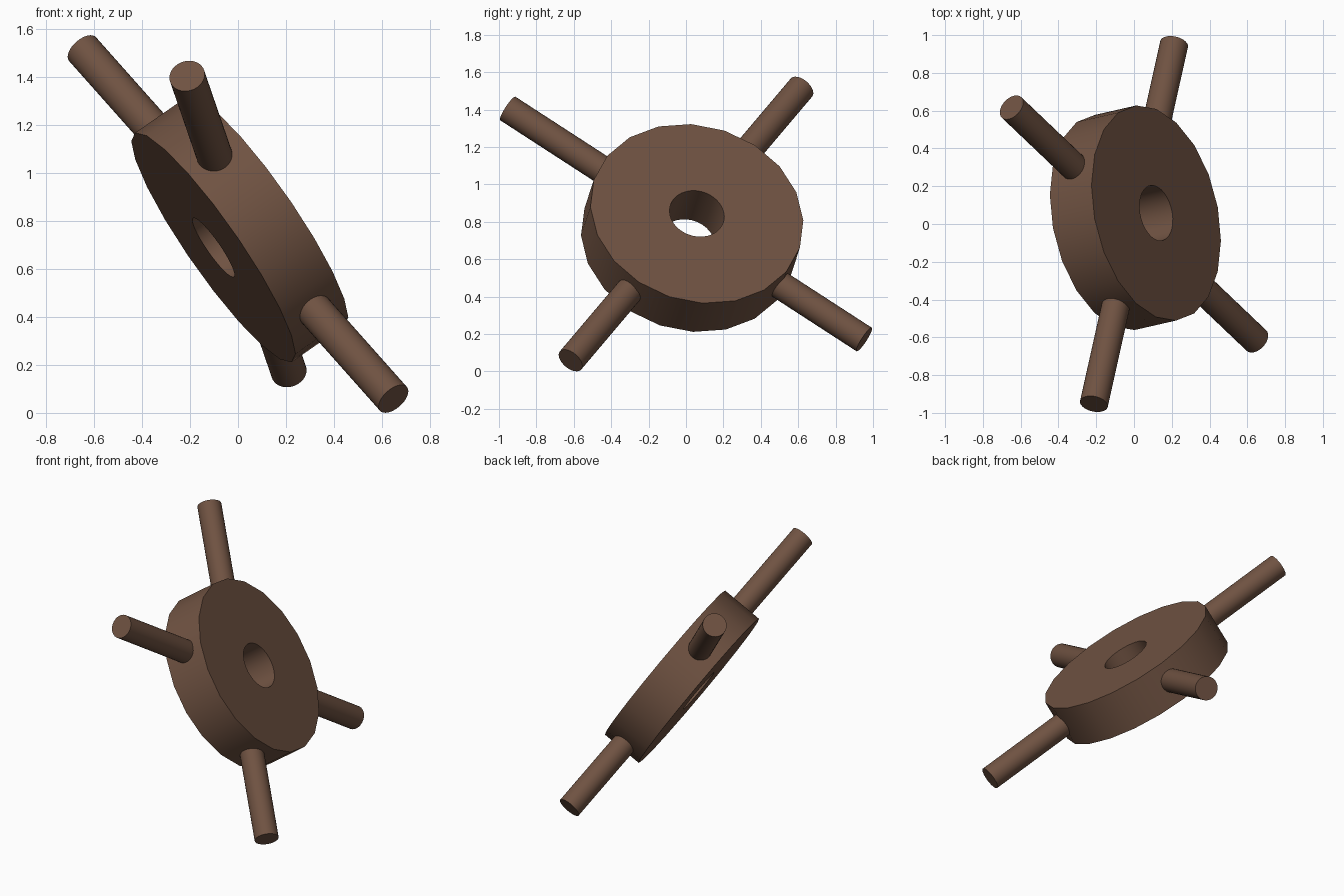
import bpy
from mathutils import Vector, Matrix

if "Cube" in bpy.data.objects:
    bpy.data.objects.remove(bpy.data.objects["Cube"])

# Tilted frame: two perpendicular spoke directions and the wheel axis
A = Vector((-0.561, 0.534, 0.631)).normalized()
B = Vector((-0.182, -0.828, 0.533))
B = (B - A * B.dot(A)).normalized()
N = A.cross(B)
CENTER = Vector((0, 0, 0.788))
HUB = CENTER - 0.04 * B          # hub sits slightly off the spoke crossing

wood = bpy.data.materials.new("brown_wood")
wood.diffuse_color = (0.16, 0.085, 0.054, 1)
wood.use_nodes = True
wood.node_tree.nodes["Principled BSDF"].inputs["Base Color"].default_value = wood.diffuse_color


def cylinder(name, center, axis, side, radius, depth, sides):
    """Cylinder along axis, with its first vertex turned towards side."""
    bpy.ops.mesh.primitive_cylinder_add(vertices=sides, radius=radius, depth=depth)
    ob = bpy.context.object
    ob.name = name
    rot = Matrix((axis.cross(side) * -1, side, axis)).transposed()
    if rot.determinant() < 0:
        rot = Matrix((axis.cross(side), side, axis)).transposed()
    ob.data.transform(Matrix.Translation(center) @ rot.to_4x4())
    ob.data.materials.append(wood)
    return ob


# Hub disc with a bored hole
hub = cylinder("hub_disc", HUB, N, A, 0.58, 0.273, 20)
cutter = cylinder("hole_cutter", HUB, N, A, 0.149, 0.6, 32)
cutter.hide_render = True
bore = hub.modifiers.new("bore", 'BOOLEAN')
bore.operation = 'DIFFERENCE'
bore.solver = 'EXACT'
bore.object = cutter
bpy.context.view_layer.objects.active = hub
bpy.ops.object.modifier_apply(modifier="bore")
bpy.data.objects.remove(cutter)

# Four round handles around the rim
parts = [hub]
INNER, OUTER = 0.46, 1.155
for i, (d, s) in enumerate(((A, B), (B, A), (-A, B), (-B, A))):
    parts.append(cylinder(f"handle_{i + 1}", CENTER + d * (INNER + OUTER) / 2,
                          d, s, 0.075, OUTER - INNER, 32))

# Smooth round sides, sharp rims
for ob in parts:
    bpy.ops.object.select_all(action='DESELECT')
    ob.select_set(True)
    bpy.context.view_layer.objects.active = ob
    bpy.ops.object.shade_smooth_by_angle()
